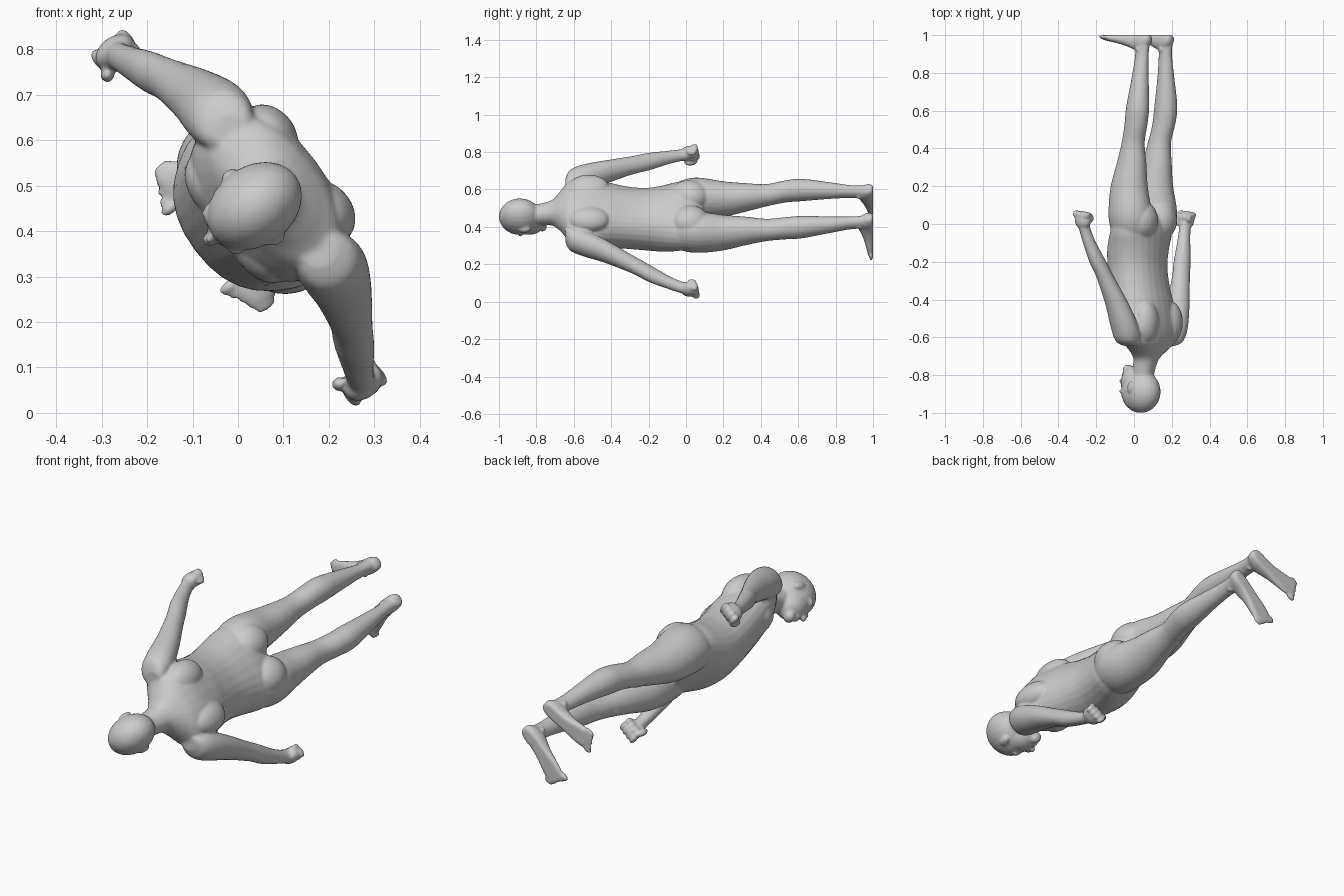
import bpy, bmesh, math
from mathutils import Vector, Matrix

# Body frame: u = sideways, v = forward (chest side), w = along the body (world y, feet +)
ORIGIN = Vector((0.03, 0, 0.45))
U, V, W = Vector((0.6, 0, -0.8)), Vector((-0.8, 0, -0.6)), Vector((0, 1, 0))
N = 28
bm = bmesh.new()


def world(u, v, w):
    return ORIGIN + U * u + V * v + W * w


def spline(rings, steps=5):
    """Catmull-Rom interpolation of ring tuples."""
    out = []
    for i in range(len(rings) - 1):
        p = [rings[max(0, min(len(rings) - 1, i + k))] for k in (-1, 0, 1, 2)]
        for s in range(steps):
            t = s / steps
            out.append([0.5 * (2 * b + (c - a) * t + (2 * a - 5 * b + 4 * c - d) * t * t
                               + (3 * b - a - 3 * c + d) * t ** 3) for a, b, c, d in zip(*p)])
    return out + [list(rings[-1])]


def loft(rings, side=1, along_v=False, square=1.0):
    """Rings are (u, v, w, radius_u, radius_other); planes face w, or v for feet."""
    loops = []
    for u, v, w, ra, rb in spline(rings):
        loop = []
        for k in range(N):
            a = 2 * math.pi * k / N
            c, s = (math.copysign(abs(f) ** square, f) for f in (math.cos(a), math.sin(a)))
            if along_v:
                p = (side * (u + ra * c), v, min(1.0, w + rb * s))
            else:
                p = (side * (u + ra * c), v + rb * s, w)
            loop.append(bm.verts.new(world(*p)))
        loops.append(loop)
    for a, b in zip(loops, loops[1:]):
        for k in range(N):
            bm.faces.new((a[k], a[(k + 1) % N], b[(k + 1) % N], b[k]))
    bm.faces.new(loops[0])
    bm.faces.new(loops[-1])


def blob(u, v, w, ru, rv, rw, side=1, tilt=0.0):
    """Ellipsoid, optionally tilted about the sideways axis."""
    frame = Matrix((U, V, W)).transposed()
    rot = Matrix.Rotation(tilt, 3, 'X')
    m = (frame @ rot @ Matrix.Diagonal((ru, rv, rw))).to_4x4()
    bmesh.ops.create_uvsphere(bm, u_segments=24, v_segments=16, radius=1,
                              matrix=Matrix.Translation(world(side * u, v, w)) @ m)


# Torso and neck
loft([(0, -0.01, 0.09, 0.09, 0.07), (0, -0.015, 0.04, 0.19, 0.105), (0, -0.01, -0.04, 0.205, 0.125),
      (0, 0.010, -0.13, 0.187, 0.14), (0, 0.014, -0.22, 0.174, 0.14), (0, 0.0, -0.32, 0.175, 0.138),
      (0, -0.022, -0.42, 0.187, 0.138), (0, -0.045, -0.54, 0.205, 0.13), (0, -0.06, -0.62, 0.185, 0.105),
      (0, -0.058, -0.665, 0.125, 0.085), (0, -0.045, -0.71, 0.071, 0.067), (0, -0.03, -0.76, 0.058, 0.06),
      (0, -0.01, -0.84, 0.055, 0.06)], square=0.9)

# Head: cranium, face, chin, nose, brow, lips
blob(0, -0.008, -0.888, 0.088, 0.113, 0.112)
blob(0, 0.035, -0.835, 0.070, 0.073, 0.085, tilt=0.15)
blob(0, 0.075, -0.768, 0.032, 0.027, 0.024)
blob(0, 0.104, -0.845, 0.012, 0.020, 0.030, tilt=0.35)
blob(0, 0.117, -0.830, 0.017, 0.014, 0.011)
blob(0, 0.098, -0.800, 0.025, 0.013, 0.008)
blob(0, 0.098, -0.790, 0.021, 0.012, 0.008)

for s in (-1, 1):
    # Brow, ear
    blob(0.034, 0.080, -0.885, 0.032, 0.020, 0.012, s)
    blob(0.088, -0.005, -0.862, 0.011, 0.019, 0.032, s, tilt=0.25)
    # Chest, shoulder blade, buttock
    blob(0.085, 0.035, -0.49, 0.085, 0.058, 0.085, s)
    blob(0.105, -0.125, -0.52, 0.075, 0.06, 0.11, s)
    blob(0.085, -0.085, 0.02, 0.088, 0.075, 0.10, s)
    # Arm
    loft([(0.165, -0.065, -0.645, 0.035, 0.04), (0.190, -0.065, -0.62, 0.062, 0.066),
          (0.215, -0.064, -0.55, 0.072, 0.076), (0.265, -0.052, -0.43, 0.062, 0.064),
          (0.332, -0.024, -0.285, 0.051, 0.046), (0.372, -0.002, -0.2, 0.050, 0.042),
          (0.415, 0.02, -0.1, 0.038, 0.034), (0.440, 0.032, -0.03, 0.033, 0.030),
          (0.450, 0.036, 0.01, 0.034, 0.034)], s)
    # Fist with curled fingers and thumb
    blob(0.456, 0.034, 0.02, 0.033, 0.048, 0.048, s)
    for k in range(4):
        v = 0.072 - 0.025 * k
        blob(0.462, v, 0.054 - 0.003 * k, 0.028, 0.0135, 0.020, s)
        blob(0.432, v, 0.040 - 0.003 * k, 0.016, 0.0125, 0.024, s)
    blob(0.425, 0.078, 0.022, 0.016, 0.016, 0.034, s)
    # Leg
    loft([(0.095, -0.015, -0.08, 0.085, 0.09), (0.108, -0.02, 0.0, 0.104, 0.115),
          (0.113, -0.02, 0.08, 0.106, 0.117), (0.112, -0.015, 0.2, 0.091, 0.102),
          (0.112, -0.03, 0.32, 0.073, 0.082), (0.116, -0.044, 0.43, 0.058, 0.063),
          (0.123, -0.068, 0.53, 0.057, 0.063), (0.124, -0.08, 0.62, 0.058, 0.063),
          (0.114, -0.088, 0.77, 0.043, 0.047), (0.104, -0.092, 0.89, 0.031, 0.038),
          (0.100, -0.095, 0.97, 0.034, 0.042)], s)
    blob(0.114, 0.004, 0.42, 0.03, 0.02, 0.04, s)
    # Ankle bones
    blob(0.101, -0.085, 0.925, 0.040, 0.020, 0.020, s)
    # Foot and toes
    loft([(0.096, -0.143, 0.978, 0.015, 0.014), (0.096, -0.132, 0.975, 0.030, 0.030),
          (0.098, -0.10, 0.970, 0.037, 0.048), (0.102, -0.055, 0.970, 0.037, 0.050),
          (0.114, 0.0, 0.978, 0.040, 0.036), (0.130, 0.06, 0.985, 0.049, 0.025),
          (0.140, 0.105, 0.988, 0.050, 0.018), (0.142, 0.13, 0.989, 0.042, 0.011)], s, True)
    for k in range(5):
        r = 0.0135 if k == 0 else 0.0095
        blob(0.108 + 0.0205 * k, 0.142 - 0.010 * k + 0.002 * (k == 1), 1.0 - r, r, 0.026, r, s)

bmesh.ops.recalc_face_normals(bm, faces=bm.faces)
mesh = bpy.data.meshes.new("body")
bm.to_mesh(mesh)
bm.free()
body = bpy.data.objects.new("body", mesh)
bpy.context.collection.objects.link(body)

# Fuse all parts into one skin
remesh = body.modifiers.new("fuse", 'REMESH')
remesh.mode = 'VOXEL'
remesh.voxel_size = 0.0065
remesh.use_smooth_shade = True
smooth = body.modifiers.new("soften", 'SMOOTH')
smooth.factor = 0.5
smooth.iterations = 5
